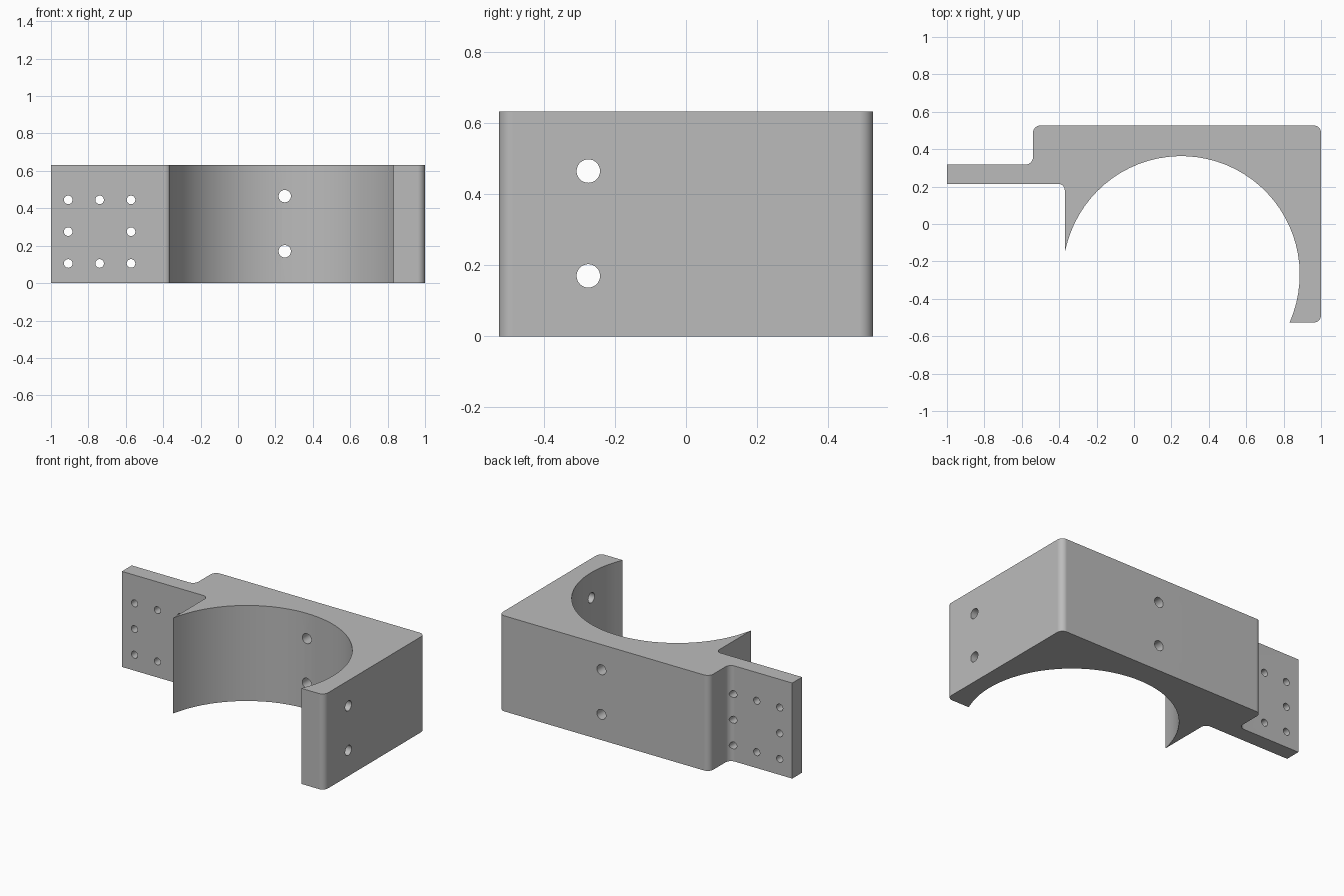
import bpy, bmesh, math
from mathutils import Vector, Matrix

HEIGHT = 0.632
CENTRE, RADIUS = Vector((0.253, -0.27)), 0.633

cube = bpy.data.objects.get("Cube")
if cube:
    bpy.data.objects.remove(cube, do_unlink=True)

grey = bpy.data.materials.new("plain grey")
grey.use_nodes = True
colour = (0.5, 0.5, 0.5, 1)
grey.diffuse_color = colour
grey.node_tree.nodes["Principled BSDF"].inputs["Base Color"].default_value = colour


def rounded(before, corner, after, r, steps=8):
    """Points of a fillet on a right-angled corner."""
    c = Vector(corner)
    u = (Vector(before) - c).normalized()
    v = (Vector(after) - c).normalized()
    angles = [math.pi / 2 * i / steps for i in range(steps + 1)]
    return [c + r * (u * (1 - math.sin(a)) + v * (1 - math.cos(a))) for a in angles]


def new_object(name, bm):
    mesh = bpy.data.meshes.new(name)
    bmesh.ops.recalc_face_normals(bm, faces=bm.faces)
    bm.to_mesh(mesh)
    bm.free()
    mesh.materials.append(grey)
    obj = bpy.data.objects.new(name, mesh)
    bpy.context.collection.objects.link(obj)
    return obj


# Outline: corner positions with fillet radii
corners = [((-1, 0.215), 0), ((-0.37, 0.215), 0.035), ((-0.37, -0.15), 0),
           ((0.832, -0.527), 0), ((1, -0.527), 0.04), ((1, 0.527), 0.04),
           ((-0.54, 0.527), 0.04), ((-0.54, 0.318), 0.04), ((-1, 0.318), 0)]
outline = []
for i, (p, r) in enumerate(corners):
    if r:
        outline += rounded(corners[i - 1][0], p, corners[i + 1][0], r)
    else:
        outline.append(Vector(p))
    # Round cradle between the two open tips
    if i == 2:
        first = Vector(p) - CENTRE
        last = Vector(corners[3][0]) - CENTRE
        a0 = math.atan2(first.y, first.x)
        a1 = math.atan2(last.y, last.x)
        for k in range(1, 40):
            a = a0 + (a1 - a0) * k / 40
            outline.append(CENTRE + RADIUS * Vector((math.cos(a), math.sin(a))))

bm = bmesh.new()
face = bm.faces.new([bm.verts.new((p.x, p.y, 0)) for p in outline])
walls = bmesh.ops.extrude_face_region(bm, geom=[face], use_keep_orig=True)
top = [g for g in walls["geom"] if isinstance(g, bmesh.types.BMVert)]
bmesh.ops.translate(bm, verts=top, vec=(0, 0, HEIGHT))
bracket = new_object("cradle_bracket", bm)

# Drill for every bolt hole
bm = bmesh.new()


def drill(location, r, depth, axis):
    turn = Matrix.Rotation(math.pi / 2, 4, "Y" if axis == "X" else "X")
    bmesh.ops.create_cone(bm, cap_ends=True, segments=32, radius1=r, radius2=r,
                          depth=depth, matrix=Matrix.Translation(location) @ turn)


for z in (0.17, 0.465):
    drill((0.25, 0.45, z), 0.033, 0.5, "Y")
    drill((0.95, -0.275, z), 0.033, 0.4, "X")
for x in (-0.908, -0.74, -0.572):
    for z in (0.105, 0.275, 0.445):
        if (x, z) != (-0.74, 0.275):
            drill((x, 0.27, z), 0.023, 0.3, "Y")
cutter = new_object("hole_cutter", bm)
cutter.hide_render = True

cut = bracket.modifiers.new("holes", "BOOLEAN")
cut.operation = "DIFFERENCE"
cut.solver = "EXACT"
cut.object = cutter
bpy.ops.object.select_all(action="DESELECT")
bpy.context.view_layer.objects.active = bracket
bracket.select_set(True)
bpy.ops.object.modifier_apply(modifier=cut.name)
bpy.data.objects.remove(cutter, do_unlink=True)

# Smooth curves with crisp edges
bpy.ops.object.shade_smooth_by_angle(angle=math.radians(30))
normals = bracket.modifiers.new("flat_face_normals", "WEIGHTED_NORMAL")
normals.keep_sharp = True
